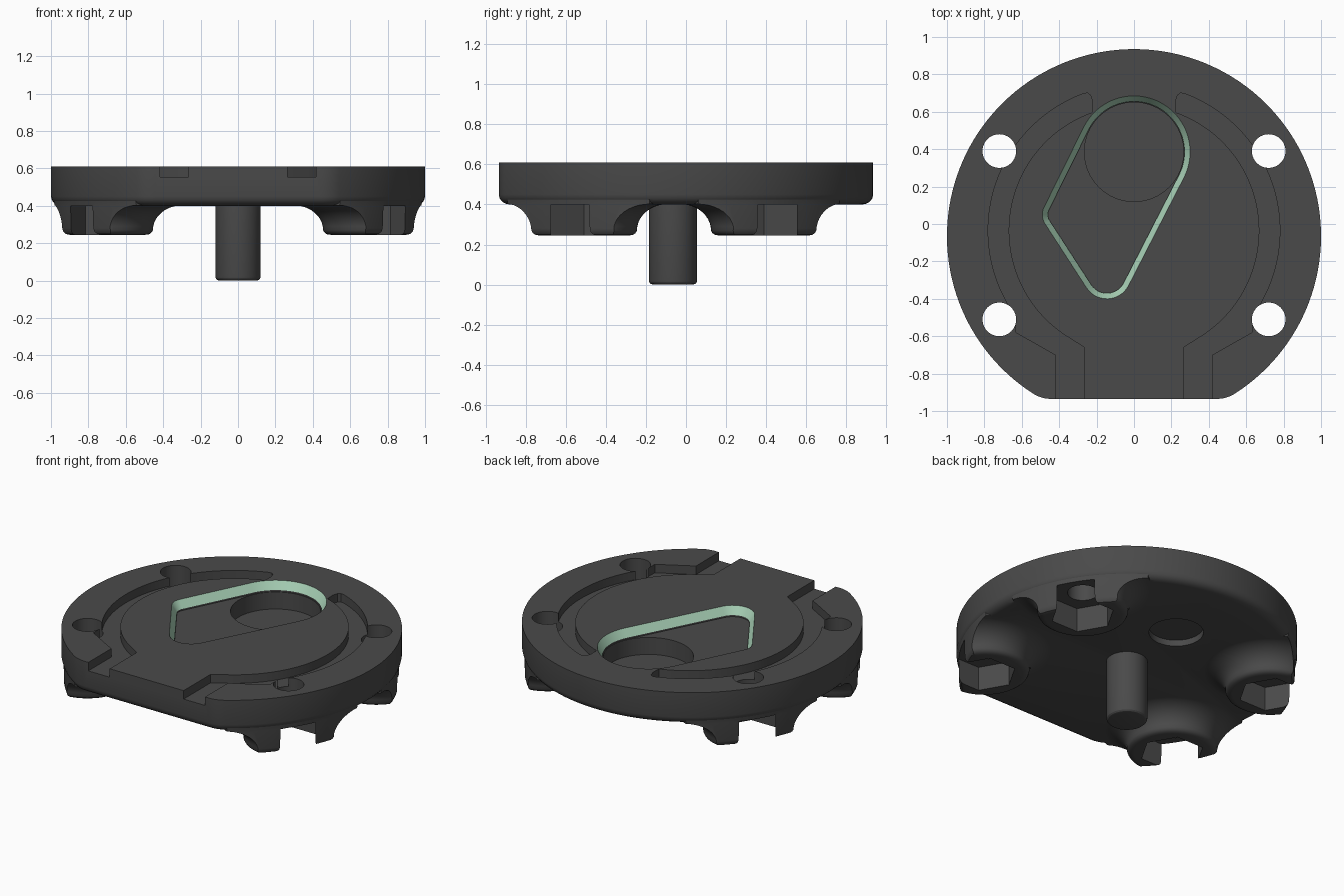
import bpy, bmesh
from math import sin, cos, pi, radians, atan2, acos, sqrt, hypot

if "Cube" in bpy.data.objects:
    bpy.data.objects.remove(bpy.data.objects["Cube"])

TOP, UNDER, FOOT = 0.61, 0.40, 0.245
CY = -0.065                                   # centre of the round plate
BOLTS = [(sx * 0.72, y) for sx in (-1, 1) for y in (0.39, -0.51)]


def material(name, rgb):
    m = bpy.data.materials.new(name)
    m.diffuse_color = (*rgb, 1)
    m.use_nodes = True
    m.node_tree.nodes["Principled BSDF"].inputs["Base Color"].default_value = m.diffuse_color
    return m


dark = material("dark grey", (0.068, 0.068, 0.068))
green = material("pale green", (0.40, 0.65, 0.48))


def arc(cx, cy, r, a0, a1, n):
    return [(cx + r * cos(a0 + (a1 - a0) * i / n), cy + r * sin(a0 + (a1 - a0) * i / n))
            for i in range(n + 1)]


def circle(cx, cy, r, n=64, turn=0):
    return arc(cx, cy, r, turn, turn + 2 * pi, n)[:-1]


def loft(name, sections):
    """Solid through stacked (outline, z) sections with equal point counts."""
    bm = bmesh.new()
    rings = [[bm.verts.new((x, y, z)) for x, y in pts] for pts, z in sections]
    n = len(rings[0])
    for a, b in zip(rings, rings[1:]):
        for i in range(n):
            j = (i + 1) % n
            bm.faces.new((a[i], a[j], b[j], b[i]))
    bm.faces.new(rings[0][::-1])
    bm.faces.new(rings[-1])
    bmesh.ops.recalc_face_normals(bm, faces=bm.faces)
    me = bpy.data.meshes.new(name)
    bm.to_mesh(me)
    bm.free()
    ob = bpy.data.objects.new(name, me)
    bpy.context.collection.objects.link(ob)
    me.materials.append(dark)
    return ob


def revolve(name, cx, cy, profile, n=64):
    return loft(name, [(circle(cx, cy, r, n), z) for r, z in profile])


def boolean(ob, other, op):
    """Combine two solids and discard the second."""
    mod = ob.modifiers.new("combine", 'BOOLEAN')
    mod.operation, mod.solver, mod.object = op, 'EXACT', other
    bpy.context.view_layer.objects.active = ob
    bpy.ops.object.modifier_apply(modifier=mod.name)
    bpy.data.objects.remove(other)


def plate_outline(inset):
    """Circle with a flat front edge and rounded corners."""
    f = 0.18
    dy = -0.87 + f
    dx = sqrt((1 - f) ** 2 - dy ** 2)
    a = atan2(dy, dx)
    return (arc(0, CY, 1 - inset, a, pi - a, 120)
            + arc(-dx, CY + dy, f - inset, pi - a, 1.5 * pi, 8)[1:]
            + arc(dx, CY + dy, f - inset, 1.5 * pi, 2 * pi + a, 8)[:-1])


def pocket_outline(inset):
    """Taut band around three circles."""
    cs = [(0, 0.385, 0.30), (-0.40, 0.05, 0.09), (-0.145, -0.27, 0.13)]
    normals = []
    for i in range(3):
        (x0, y0, r0), (x1, y1, r1) = cs[i], cs[(i + 1) % 3]
        normals.append(atan2(y1 - y0, x1 - x0) - acos((r0 - r1) / hypot(x1 - x0, y1 - y0)))
    pts = []
    for i, (x, y, r) in enumerate(cs):
        a0, a1 = normals[i - 1], normals[i]
        a1 = a0 + (a1 - a0) % (2 * pi)
        pts += arc(x, y, r - inset, a0, a1, 40 if i == 0 else 14)
    return pts


# Plate with rounded lower rim
body = loft("cover_plate", [(plate_outline(i), z) for i, z in (
    (0.055, UNDER), (0.035, 0.404), (0.017, 0.414), (0.005, 0.43), (0, 0.45), (0, TOP))])

# Flared bolt bosses, trimmed to the plate edge
flare = [(0.42 - 0.155 * cos(t * pi / 20), 0.27 + 0.132 * sin(t * pi / 20)) for t in range(11)]
boss_profile = [(0.225, FOOT), (0.245, 0.248), (0.258, 0.257)] + flare + [(0.42, 0.47)]
for x, y in BOLTS:
    boss = revolve("boss", x, y, boss_profile)
    trim = loft("trim", [(plate_outline(i), z) for i, z in (
        (0.05, FOOT - 0.001), (0.03, 0.25), (0.02, 0.262), (0.015, 0.28),
        (0.012, 0.40), (0.006, 0.44), (0.006, 0.50))])
    boolean(boss, trim, 'INTERSECT')
    boolean(body, boss, 'UNION')

# Bolt holes and hexagonal nut recesses
for x, y in BOLTS:
    boolean(body, loft("nut", [(circle(x, y, 0.19, 6), 0.1), (circle(x, y, 0.19, 6), UNDER)]),
            'DIFFERENCE')
    boolean(body, revolve("hole", x, y, [(0.09, 0.3), (0.09, 0.8)], 40), 'DIFFERENCE')

# Curved channels on the top face, opening at the front edge
GY = -0.035
for s in (1, -1):
    outer = arc(0, GY, 0.78, radians(70), radians(-36), 50)
    inner = arc(0, GY, 0.67, radians(-56.5), radians(70.5), 56)
    pts = ([(0.222, 0.655), (0.232, 0.688), (0.248, 0.70)] + outer
           + [(0.63, -0.58), (0.418, -0.70), (0.418, -1.1), (0.265, -1.1), (0.265, -0.66)] + inner)
    pts = [(s * x, y) for x, y in pts]
    boolean(body, loft("channel", [(pts, 0.555), (pts, 0.8)]), 'DIFFERENCE')

# Tapered pocket, counterbore and through hole
FLOOR = 0.55
boolean(body, loft("pocket", [(pocket_outline(i), z) for i, z in (
    (0.03, FLOOR), (0.03, 0.56), (-0.0006, TOP + 0.001), (-0.0006, 0.8))]), 'DIFFERENCE')
boolean(body, revolve("counterbore", 0, 0.385, [(0.265, 0.44), (0.265, 0.6)]), 'DIFFERENCE')
boolean(body, revolve("port", 0, 0.385, [(0.16, 0.2), (0.16, 0.6)]), 'DIFFERENCE')

# Sloping pocket wall is green
body.data.materials.clear()
body.data.materials.append(dark)
body.data.materials.append(green)
for p in body.data.polygons:
    p.material_index = 1 if p.center.z > 0.555 and 0.2 < p.normal.z < 0.85 else 0

# Centre pin with rounded tip
pin = revolve("centre_pin", 0, CY, [
    (0.10, 0), (0.111, 0.003), (0.118, 0.01), (0.121, 0.022), (0.121, 0.42)], 48)

for ob in (body, pin):
    bpy.ops.object.select_all(action='DESELECT')
    ob.select_set(True)
    bpy.context.view_layer.objects.active = ob
    bpy.ops.object.shade_smooth_by_angle(angle=radians(28))
